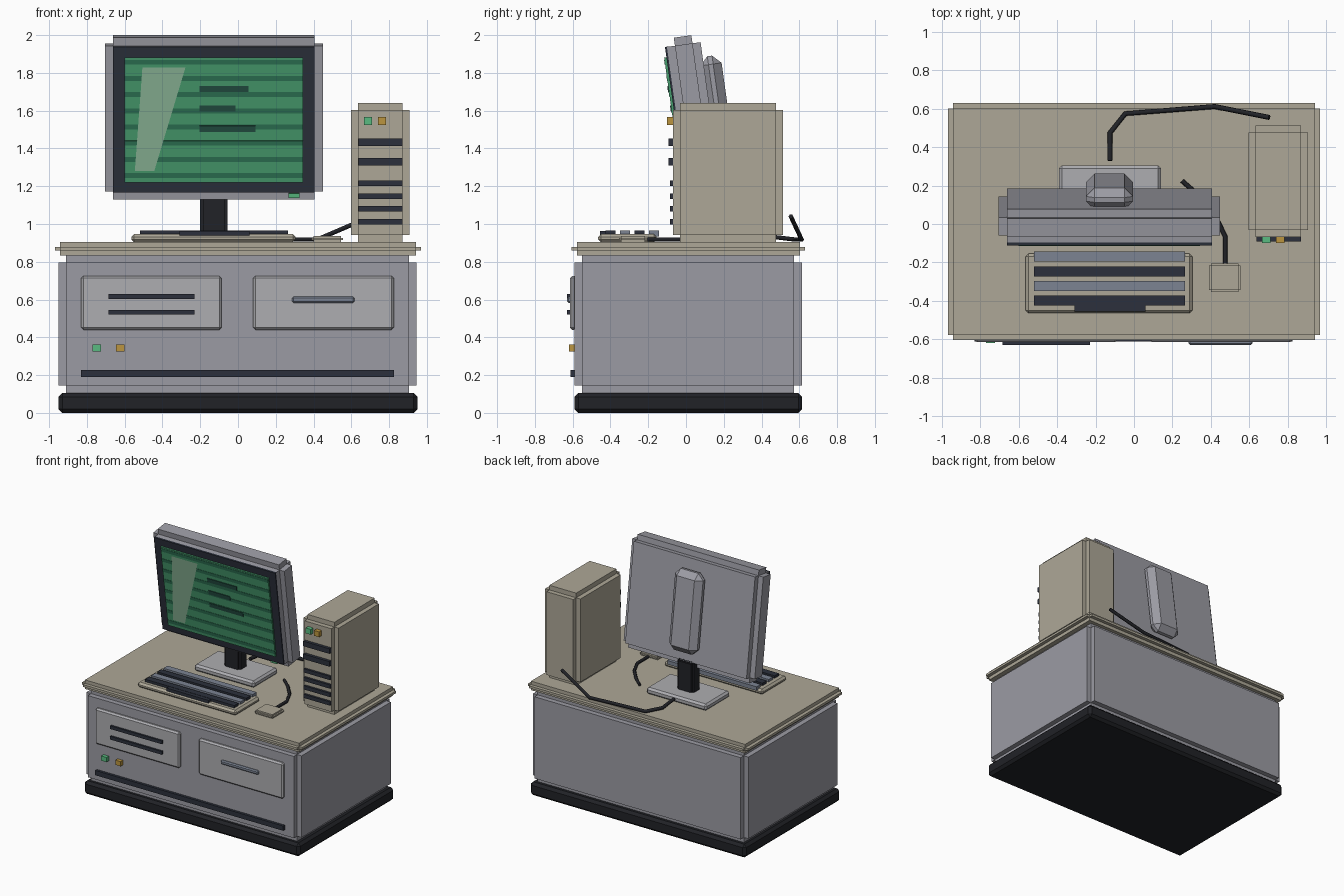
import bpy, bmesh
from math import radians
from mathutils import Matrix, Vector

if "Cube" in bpy.data.objects:
    bpy.data.objects.remove(bpy.data.objects["Cube"])

COLORS = {
    "beige": (0.42, 0.39, 0.31), "grey": (0.33, 0.33, 0.37), "panel": (0.42, 0.42, 0.44),
    "dark": (0.025, 0.03, 0.045), "black": (0.015, 0.016, 0.02), "slate": (0.2, 0.23, 0.29),
    "green": (0.06, 0.32, 0.15), "stripe": (0.025, 0.16, 0.085), "text": (0.015, 0.07, 0.05),
    "glare": (0.25, 0.45, 0.3), "led": (0.1, 0.5, 0.22), "amber": (0.5, 0.3, 0.05),
}
MATS = {}
for key, c in COLORS.items():
    MATS[key] = bpy.data.materials.new(key)
    MATS[key].diffuse_color = (*c, 1)


def finish(name, bm, color, matrix):
    bmesh.ops.recalc_face_normals(bm, faces=bm.faces[:])
    me = bpy.data.meshes.new(name)
    bm.to_mesh(me)
    bm.free()
    me.materials.append(MATS[color])
    ob = bpy.data.objects.new(name, me)
    bpy.context.collection.objects.link(ob)
    ob.matrix_world = matrix
    return ob


def box(name, color, x, y, z, bevel=0, notch=0, matrix=Matrix()):
    """Box from (min, max) ranges, with chamfered edges or square notched edges."""
    lo, hi = Vector((x[0], y[0], z[0])), Vector((x[1], y[1], z[1]))
    size = hi - lo - Vector((2 * notch,) * 3)
    bm = bmesh.new()
    bmesh.ops.create_cube(bm, size=1)
    bmesh.ops.scale(bm, vec=size, verts=bm.verts)
    bmesh.ops.translate(bm, vec=(lo + hi) / 2, verts=bm.verts)
    if notch:
        # push each face of the core outward to leave stepped edges
        dirs = [(f, f.normal.copy()) for f in bm.faces]
        for f, n in dirs:
            new = bmesh.ops.extrude_discrete_faces(bm, faces=[f])["faces"][0]
            bmesh.ops.translate(bm, vec=n * notch, verts=new.verts[:])
    if bevel:
        bmesh.ops.bevel(bm, geom=bm.edges[:], offset=bevel, segments=1,
                        affect='EDGES', profile=0.5)
    return finish(name, bm, color, matrix)


def cable(name, points, radius=0.013):
    cu = bpy.data.curves.new(name, 'CURVE')
    cu.dimensions = '3D'
    cu.bevel_depth = radius
    cu.bevel_resolution = 1
    cu.use_fill_caps = True
    sp = cu.splines.new('POLY')
    sp.points.add(len(points) - 1)
    for p, co in zip(sp.points, points):
        p.co = (*co, 1)
    cu.materials.append(MATS["black"])
    bpy.context.collection.objects.link(bpy.data.objects.new(name, cu))


# Cabinet: plinth, body, worktop
box("plinth", "black", (-0.95, 0.95), (-0.59, 0.615), (0, 0.105), bevel=0.02)
box("cabinet_body", "grey", (-0.95, 0.945), (-0.59, 0.613), (0.105, 0.835), notch=0.04)
box("worktop", "beige", (-0.97, 0.97), (-0.605, 0.63), (0.834, 0.906), notch=0.027)

# Cabinet front: drawer panels, slots, handle, lights
for side, x in (("left", (-0.83, -0.087)), ("right", (0.08, 0.825))):
    box(side + "_drawer", "panel", x, (-0.615, -0.58), (0.44, 0.725), bevel=0.012)
for i, z in enumerate((0.617, 0.533)):
    box(f"drawer_slot_{i}", "dark", (-0.685, -0.23), (-0.63, -0.605), (z - 0.013, z + 0.013))
box("drawer_handle", "slate", (0.285, 0.617), (-0.63, -0.605), (0.583, 0.615), bevel=0.008)
box("lower_slot", "dark", (-0.83, 0.825), (-0.611, -0.58), (0.19, 0.228))
for name, color, x in (("green", "led", -0.748), ("amber", "amber", -0.623)):
    box(f"cabinet_{name}_light", color, (x - 0.023, x + 0.023), (-0.62, -0.58), (0.325, 0.362))

# Computer tower
box("tower", "beige", (0.597, 0.907), (-0.068, 0.513), (0.904, 1.64), notch=0.037)
vents = ((1.432, 0.04), (1.33, 0.04), (1.215, 0.03), (1.147, 0.03), (1.08, 0.03), (1.012, 0.03))
for i, (z, h) in enumerate(vents):
    front = -0.092 if i < 2 else -0.085
    box(f"tower_slot_{i}", "dark", (0.637, 0.87), (front, -0.06), (z - h / 2, z + h / 2))
for name, color, x in (("green", "led", 0.688), ("amber", "amber", 0.762)):
    box(f"tower_{name}_light", color, (x - 0.022, x + 0.022), (-0.1, -0.06), (1.525, 1.567))

# Monitor stand
box("stand_base", "panel", (-0.39, 0.14), (0.0, 0.305), (0.904, 0.957), bevel=0.015)
box("stand_neck", "black", (-0.2, -0.055), (0.1, 0.2), (0.945, 1.2), notch=0.015)

# Monitor, tilted forward
M = Matrix.Translation((-0.128, 0.042, 1.565)) @ Matrix.Rotation(radians(8), 4, 'X')
box("monitor_body", "grey", (-0.577, 0.577), (-0.09, 0.09), (-0.432, 0.432), notch=0.043, matrix=M)
box("monitor_bezel", "dark", (-0.534, 0.534), (-0.1, -0.085), (-0.387, 0.39), matrix=M)
box("screen", "green", (-0.473, 0.473), (-0.112, -0.095), (-0.332, 0.334), matrix=M)
box("monitor_back_hump", "grey", (-0.123, 0.123), (0.07, 0.185), (-0.31, 0.31), bevel=0.045, matrix=M)
box("monitor_light", "led", (0.395, 0.453), (-0.075, -0.04), (-0.42, -0.398), matrix=M)
for i in range(8):
    z = 0.31 - 0.0865 * i
    box(f"scan_line_{i}", "stripe", (-0.473, 0.473), (-0.114, -0.1), (z - 0.013, z + 0.013), matrix=M)
for i, (w, z) in enumerate(((0.258, 0.167), (0.19, 0.064), (0.295, -0.045))):
    box(f"screen_bar_{i}", "text", (-0.075, -0.075 + w), (-0.117, -0.1), (z - 0.016, z + 0.016), matrix=M)

# Slanted glare on the screen
bm = bmesh.new()
bm.faces.new([bm.verts.new((x, -0.116, z)) for x, z in
              ((-0.418, -0.27), (-0.315, -0.27), (-0.15, 0.283), (-0.378, 0.283))])
bmesh.ops.solidify(bm, geom=bm.faces[:], thickness=0.003)
finish("screen_glare", bm, "glare", M)

# Keyboard
box("keyboard", "beige", (-0.565, 0.305), (-0.465, -0.155), (0.904, 0.946), bevel=0.015)
for i in range(4):
    y = -0.17 - 0.0765 * i
    box(f"key_row_{i}", ("slate", "dark")[i % 2], (-0.52, 0.265), (y - 0.026, y + 0.026), (0.935, 0.966))
box("space_bar", "dark", (-0.31, 0.06), (-0.456, -0.42), (0.935, 0.964))

# Mouse and cables
box("mouse", "beige", (0.39, 0.555), (-0.355, -0.205), (0.904, 0.937), notch=0.011)
cable("mouse_cable", [(0.475, -0.205, 0.918), (0.475, -0.065, 0.918), (0.42, 0.05, 0.918),
                      (0.33, 0.155, 0.918), (0.25, 0.225, 0.918)], 0.012)
cable("monitor_cable", [(-0.125, 0.33, 0.945), (-0.125, 0.475, 0.93), (-0.045, 0.575, 0.918),
                        (0.42, 0.612, 0.918), (0.705, 0.555, 1.04)])

for m in bpy.data.materials:
    if m.users and not m.is_grease_pencil:
        m.use_nodes = True
        m.node_tree.nodes["Principled BSDF"].inputs["Base Color"].default_value = m.diffuse_color
